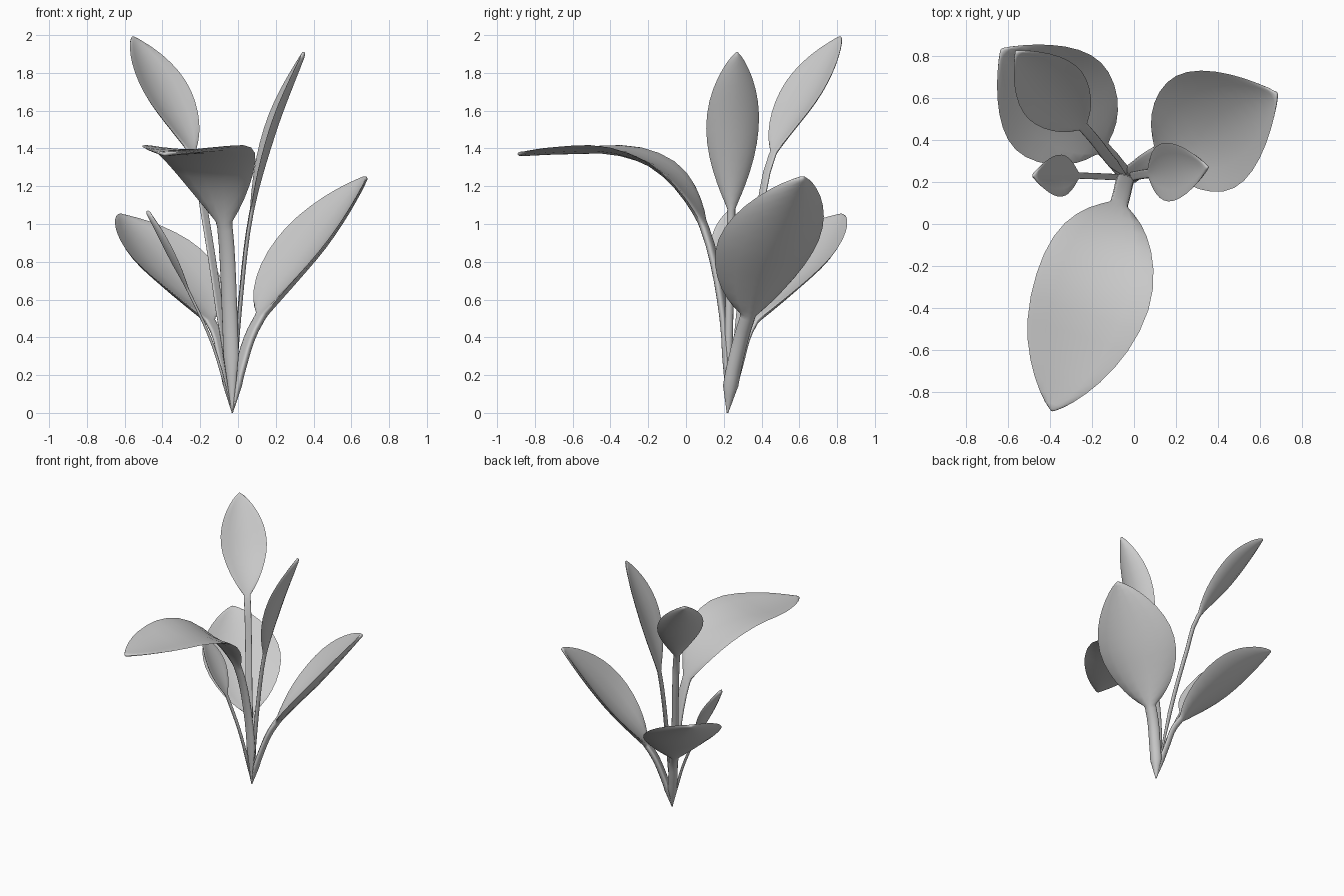
import bpy, bmesh
from math import sin, cos, pi
from mathutils import Vector

cube = bpy.data.objects.get("Cube")
if cube:
    bpy.data.objects.remove(cube)

# One grey for the whole plant
grey = bpy.data.materials.new("soft_grey")
grey.use_nodes = True
colour = (0.6, 0.6, 0.6, 1)
grey.diffuse_color = colour
grey.node_tree.nodes["Principled BSDF"].inputs["Base Color"].default_value = colour

ROOT = Vector((-0.03, 0.22, 0))
SIDES = 14
STEM_RINGS = 10
BLADE_RINGS = 18


def spline(points, t):
    """Smooth curve through the points; t counts in points."""
    last = len(points) - 1
    i = min(int(t), last - 1)
    f = t - i
    b, c = points[i], points[i + 1]
    a = points[i - 1] if i > 0 else b * 2 - c
    d = points[i + 2] if i + 2 <= last else c * 2 - b
    return (b * 2 + (c - a) * f + (a * 2 - b * 5 + c * 4 - d) * f ** 2
            + (b * 3 - a - c * 3 + d) * f ** 3) / 2


def make_leaf(name, stem, blade, width, stem_width, cup, taper, thickness=0.012):
    """Loft a flattened stem that opens into a cupped blade."""
    points = [ROOT] + [Vector(p) for p in stem + blade]
    neck = len(stem)
    last = len(points) - 1
    heading = points[last] - points[neck]
    heading.z = 0
    side = Vector((0, 0, 1)).cross(heading).normalized()

    # Stations along the leaf: place, half width, half thickness
    stations = []
    for i in range(STEM_RINGS):
        s = i / STEM_RINGS
        w = stem_width * min(1, 0.1 + s * 3)
        stations.append((s * neck, w, w * 0.5))
    for i in range(BLADE_RINGS + 1):
        s = (1 - cos(pi * i / BLADE_RINGS)) / 2
        opening = max(0, sin(pi * s ** taper)) ** 0.75
        w = max(width * opening, stem_width * (1 - s), 0.004)
        thick = thickness + (stem_width * 0.5 - thickness) * max(0, 1 - s * 3)
        stations.append((neck + s * (last - neck), w, min(thick, w)))

    bm = bmesh.new()
    rings = []
    for t, w, h in stations:
        centre = spline(points, t)
        ahead = spline(points, min(t + 0.02, last)) - spline(points, max(t - 0.02, 0))
        up = ahead.cross(side).normalized()
        ring = []
        for k in range(SIDES):
            across, rise = cos(2 * pi * k / SIDES), sin(2 * pi * k / SIDES)
            ring.append(bm.verts.new(centre + side * across * w
                                     + up * (rise * h + cup * w * across ** 2)))
        rings.append(ring)
    for low, high in zip(rings, rings[1:]):
        for k in range(SIDES):
            n = (k + 1) % SIDES
            bm.faces.new((low[k], low[n], high[n], high[k]))
    bm.faces.new(rings[0])
    bm.faces.new(rings[-1])
    bmesh.ops.recalc_face_normals(bm, faces=bm.faces)

    mesh = bpy.data.meshes.new(name)
    bm.to_mesh(mesh)
    bm.free()
    mesh.materials.append(grey)
    leaf = bpy.data.objects.new(name, mesh)
    bpy.context.collection.objects.link(leaf)
    bpy.ops.object.select_all(action='DESELECT')
    leaf.select_set(True)
    bpy.context.view_layer.objects.active = leaf
    bpy.ops.object.shade_smooth_by_angle(angle=pi / 3)


# Tall leaves
make_leaf("tall_back_leaf",
          stem=[(-0.11, 0.3, 0.6), (-0.18, 0.39, 1.05), (-0.24, 0.46, 1.36)],
          blade=[(-0.4, 0.64, 1.67), (-0.56, 0.82, 1.99)],
          width=0.17, stem_width=0.025, cup=0.3, taper=1.1)
make_leaf("tall_left_leaf",
          stem=[(0.01, 0.23, 0.55), (0.07, 0.24, 1.05)],
          blade=[(0.19, 0.25, 1.49), (0.35, 0.27, 1.91)],
          width=0.14, stem_width=0.022, cup=0.3, taper=1.1)

# Arching front leaf
make_leaf("arching_front_leaf",
          stem=[(-0.045, 0.2, 0.5), (-0.07, 0.1, 0.97)],
          blade=[(-0.13, -0.08, 1.25), (-0.2, -0.33, 1.37),
                 (-0.3, -0.62, 1.38), (-0.39, -0.89, 1.37)],
          width=0.28, stem_width=0.043, cup=0.13, taper=1)

# Broad low leaves
make_leaf("broad_left_leaf",
          stem=[(0.02, 0.26, 0.24), (0.12, 0.33, 0.5)],
          blade=[(0.4, 0.47, 0.86), (0.68, 0.62, 1.25)],
          width=0.3, stem_width=0.045, cup=0.3, taper=1)
make_leaf("broad_right_leaf",
          stem=[(-0.08, 0.28, 0.25), (-0.15, 0.36, 0.48)],
          blade=[(-0.4, 0.6, 0.76), (-0.63, 0.83, 1.05)],
          width=0.29, stem_width=0.035, cup=0.3, taper=1)

# Small young leaf
make_leaf("small_right_leaf",
          stem=[(-0.13, 0.225, 0.35), (-0.26, 0.23, 0.64)],
          blade=[(-0.37, 0.23, 0.85), (-0.48, 0.23, 1.07)],
          width=0.1, stem_width=0.015, cup=0.3, taper=1.1)
